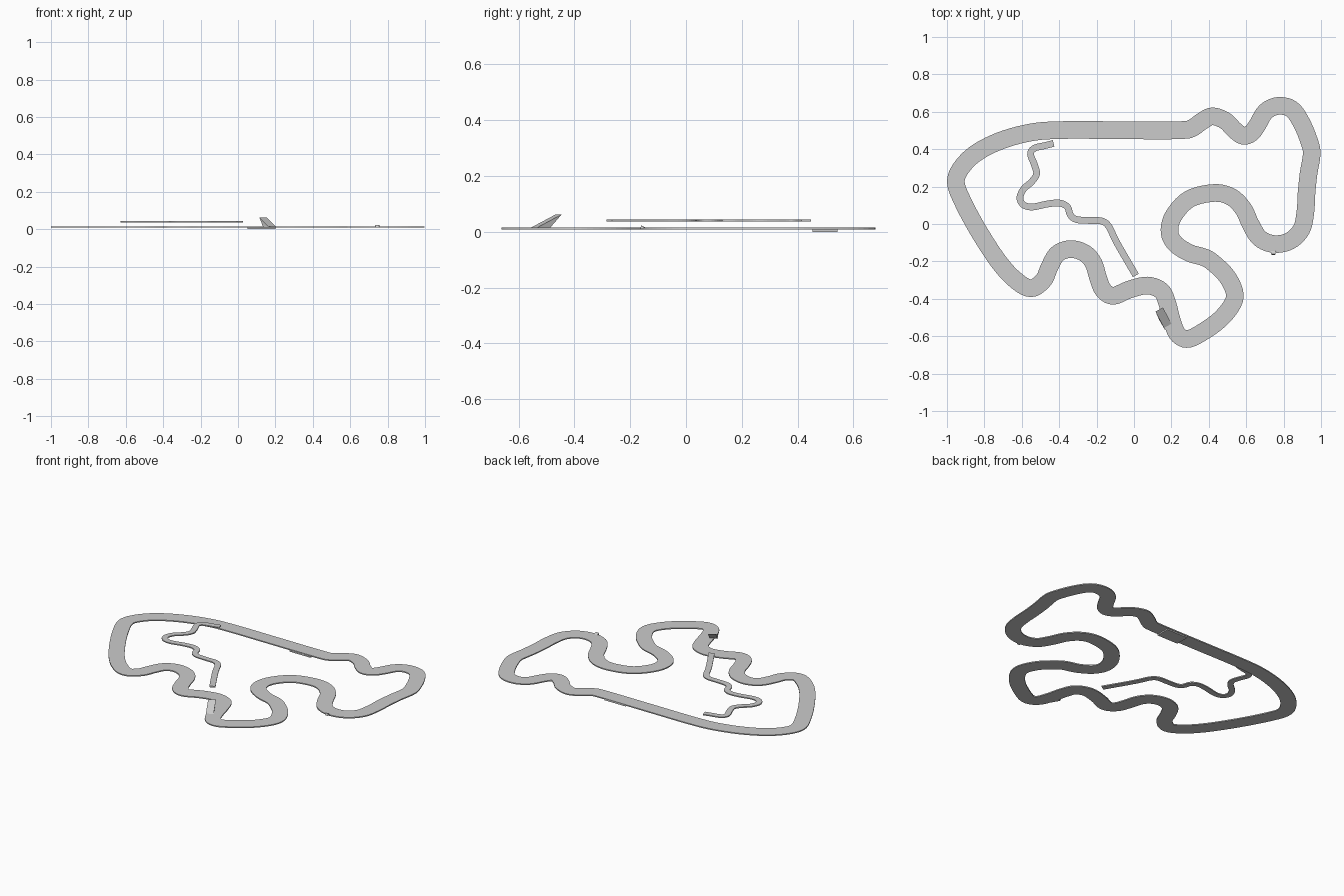
import bpy, bmesh
from mathutils import Vector


def make(name, verts, faces):
    me = bpy.data.meshes.new(name)
    me.from_pydata(verts, [], faces)
    bm = bmesh.new()
    bm.from_mesh(me)
    bmesh.ops.recalc_face_normals(bm, faces=bm.faces)
    bm.to_mesh(me)
    bm.free()
    ob = bpy.data.objects.new(name, me)
    bpy.context.collection.objects.link(ob)
    return ob


def smooth_path(pts, closed, steps):
    # Catmull-Rom curve through the points
    n, out = len(pts), []
    get = lambda i: Vector(pts[i % n] if closed else pts[max(0, min(n - 1, i))])
    for i in range(n if closed else n - 1):
        a, b, c, d = (get(i + k) for k in (-1, 0, 1, 2))
        for s in range(steps):
            t = s / steps
            out.append(0.5 * (2 * b + (c - a) * t + (2 * a - 5 * b + 4 * c - d) * t * t
                              + (3 * b - a - 3 * c + d) * t ** 3))
    if not closed:
        out.append(get(n - 1))
    return out


def ribbon(name, pts, width, z0, z1, closed=False, steps=5):
    # Flat road slab swept along a path
    p = smooth_path(pts, closed, steps)
    n, verts, faces = len(p), [], []
    for i in range(n):
        a = p[(i - 1) % n] if closed else p[max(i - 1, 0)]
        b = p[(i + 1) % n] if closed else p[min(i + 1, n - 1)]
        d = (b - a).normalized()
        s = Vector((-d.y, d.x)) * width / 2
        l, r = p[i] + s, p[i] - s
        verts += [(*l, z0), (*r, z0), (*r, z1), (*l, z1)]
    for i in range(n if closed else n - 1):
        j = (i + 1) % n
        for k in range(4):
            m = (k + 1) % 4
            faces.append((4 * i + k, 4 * i + m, 4 * j + m, 4 * j + k))
    if not closed:
        faces += [(0, 1, 2, 3), tuple(4 * n - 4 + k for k in range(4))]
    return make(name, verts, faces)


def wedge(name, low, high, base, z0, z1):
    # Ramp with a low edge, a raised edge and a base edge beneath it
    verts = [(*q, z) for e, z in ((low, z0), (high, z1), (base, z0)) for q in e]
    return make(name, verts, [(0, 1, 3, 2), (2, 3, 5, 4), (4, 5, 1, 0), (0, 2, 4), (1, 3, 5)])


# Main circuit
circuit = [
    (.24, .502), (-.08, .502), (-.4, .502), (-.56, .488), (-.72, .443), (-.85, .375),
    (-.928, .294), (-.952, .22), (-.917, .123), (-.837, -.027), (-.73, -.193),
    (-.64, -.294), (-.553, -.344), (-.484, -.3), (-.452, -.23), (-.41, -.16),
    (-.34, -.134), (-.265, -.155), (-.217, -.209), (-.19, -.294), (-.163, -.355),
    (-.11, -.384), (-.024, -.35), (.072, -.329), (.147, -.358), (.179, -.428),
    (.2, -.508), (.23, -.585), (.281, -.615), (.35, -.588), (.457, -.513),
    (.525, -.43), (.537, -.364), (.495, -.278), (.425, -.209), (.377, -.179),
    (.297, -.155), (.222, -.107), (.19, -.043), (.211, .043), (.297, .134),
    (.43, .166), (.521, .144), (.585, .08), (.623, 0), (.671, -.075),
    (.746, -.107), (.832, -.091), (.896, -.027), (.917, .07), (.922, .16),
    (.933, .267), (.95, .374), (.938, .438), (.896, .54), (.842, .615),
    (.767, .631), (.703, .6), (.66, .53), (.628, .487), (.585, .471),
    (.537, .503), (.489, .551), (.42, .576), (.366, .551), (.307, .511)]
ribbon("track", circuit, .094, .008, .015, closed=True)

# Raised narrow path
path = [
    (-.43, .431), (-.473, .42), (-.532, .405), (-.553, .374), (-.532, .316),
    (-.521, .267), (-.548, .225), (-.59, .187), (-.61, .139), (-.59, .102),
    (-.543, .091), (-.463, .107), (-.398, .112), (-.356, .091), (-.34, .048),
    (-.307, .024), (-.238, .019), (-.174, .016), (-.136, -.011), (-.099, -.086),
    (-.051, -.171), (.01, -.275)]
ribbon("raised_path", path, .036, .037, .044)

# Pad beneath the straight
ribbon("start_pad", [(.05, .498), (.2, .498)], .09, 0, .008, steps=1)

# Jump ramps
wedge("large_ramp", ((.165, -.565), (.205, -.543)), ((.115, -.468), (.155, -.446)),
      ((.135, -.513), (.175, -.491)), .01, .062)
wedge("small_ramp", ((.73, -.135), (.76, -.135)), ((.735, -.16), (.755, -.16)),
      ((.735, -.165), (.755, -.165)), .01, .023)
